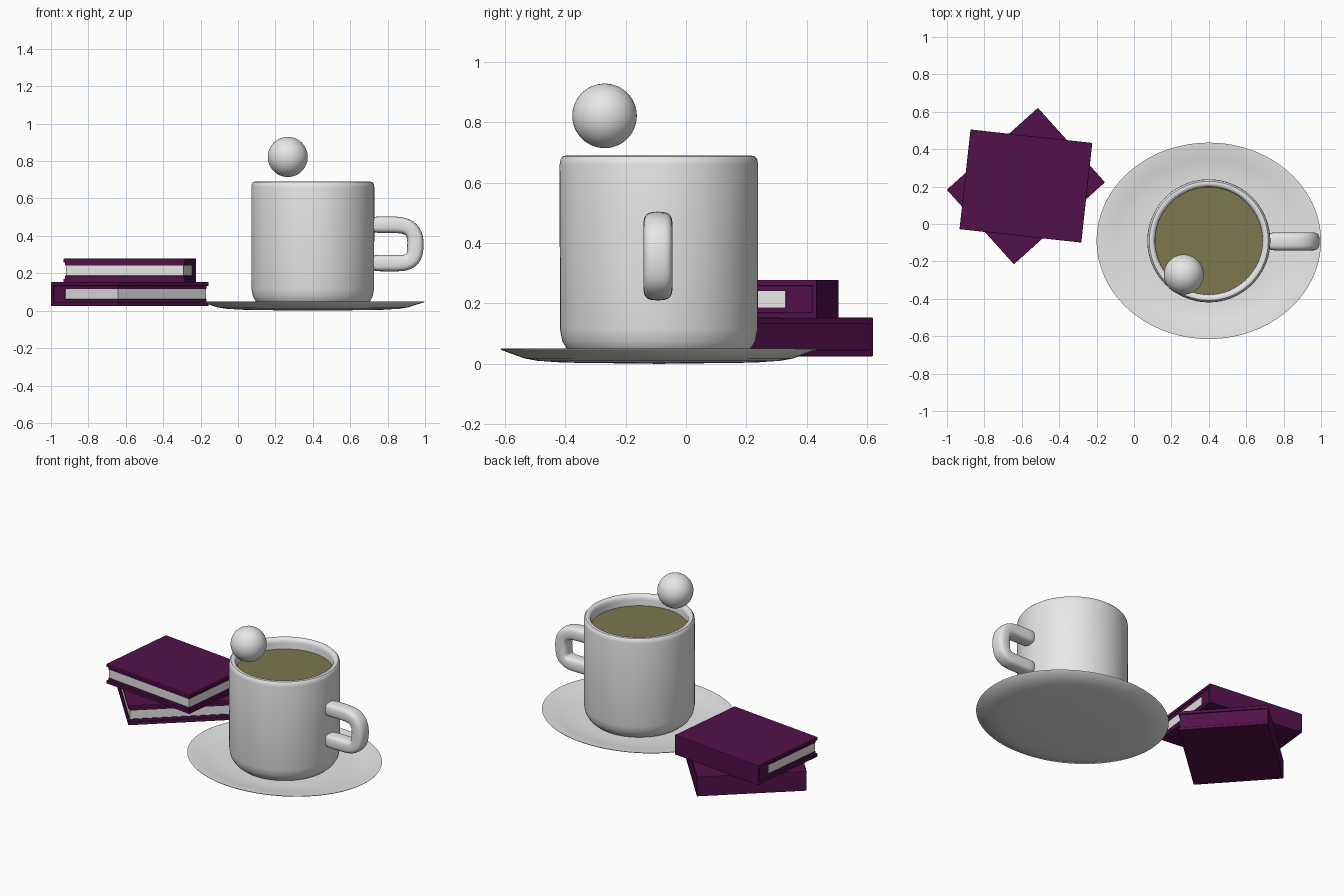
import bpy, bmesh, math
from mathutils import Vector, Matrix

if "Cube" in bpy.data.objects:
    bpy.data.objects.remove(bpy.data.objects["Cube"])


def material(name, rgb):
    m = bpy.data.materials.new(name)
    m.diffuse_color = (*rgb, 1)
    m.use_nodes = True
    m.node_tree.nodes["Principled BSDF"].inputs["Base Color"].default_value = m.diffuse_color
    return m


WHITE = material("white", (0.8, 0.8, 0.8))
PURPLE = material("dark_purple", (0.084, 0.0055, 0.066))
TEA = material("olive_tea", (0.20, 0.184, 0.08))


def finish(name, bm, mat, loc=(0, 0, 0), rot=0, smooth=True, angle=40):
    bmesh.ops.recalc_face_normals(bm, faces=bm.faces)
    me = bpy.data.meshes.new(name)
    bm.to_mesh(me)
    bm.free()
    me.materials.append(mat)
    ob = bpy.data.objects.new(name, me)
    bpy.context.collection.objects.link(ob)
    ob.location = loc
    ob.rotation_euler.z = rot
    if smooth:
        bpy.ops.object.select_all(action='DESELECT')
        ob.select_set(True)
        bpy.context.view_layer.objects.active = ob
        bpy.ops.object.shade_smooth_by_angle(angle=math.radians(angle))
    return ob


def lathe(name, profile, mat, loc, squash=1.0, steps=96):
    bm = bmesh.new()
    vs = [bm.verts.new((r, 0, z)) for r, z in profile]
    es = [bm.edges.new(p) for p in zip(vs, vs[1:])]
    bmesh.ops.spin(bm, geom=vs + es, cent=(0, 0, 0), axis=(0, 0, 1),
                   angle=math.tau, steps=steps, use_duplicate=False)
    bmesh.ops.remove_doubles(bm, verts=bm.verts, dist=1e-5)
    bmesh.ops.scale(bm, vec=(1, squash, 1), verts=bm.verts)
    return finish(name, bm, mat, loc)


def add_box(bm, u0, u1, v0, v1, z0, z1):
    size = Vector((u1 - u0, v1 - v0, z1 - z0))
    mid = Vector((u0 + u1, v0 + v1, z0 + z1)) / 2
    bmesh.ops.create_cube(bm, size=1, matrix=Matrix.Translation(mid) @ Matrix.Diagonal((*size, 1)))


CX, CY = 0.40, -0.09

# Oval saucer
lathe("saucer", [(0, 0), (0.36, 0.004), (0.46, 0.01), (0.51, 0.018), (0.597, 0.046), (0.60, 0.05),
                 (0.59, 0.05), (0.50, 0.034), (0.44, 0.025), (0.36, 0.021), (0, 0.02)],
      WHITE, (CX, CY, 0), squash=0.875)

# Cup body with rounded base and rim
lathe("cup", [(0, 0.018), (0.25, 0.018), (0.28, 0.026), (0.303, 0.046), (0.32, 0.075), (0.328, 0.115),
              (0.329, 0.66), (0.326, 0.678), (0.318, 0.688), (0.308, 0.69), (0.297, 0.687),
              (0.289, 0.677), (0.286, 0.66), (0.286, 0.12), (0.25, 0.08), (0, 0.08)],
      WHITE, (CX, CY, 0))

# Drink surface
bm = bmesh.new()
bmesh.ops.create_circle(bm, cap_ends=True, segments=96, radius=0.287)
for f in bm.faces:
    if f.normal.z < 0:
        f.normal_flip()
finish("drink", bm, TEA, (CX, CY, 0.622), smooth=False)

# Handle: rounded section swept along a path in the xz plane
path = [Vector((x, 0, z)) for x, z in [
    (0.70, 0.46), (0.78, 0.46), (0.85, 0.46), (0.905, 0.452), (0.94, 0.42), (0.95, 0.375),
    (0.948, 0.325), (0.94, 0.28), (0.905, 0.256), (0.85, 0.254), (0.78, 0.255), (0.70, 0.255)]]


def soft(c):
    return math.copysign(abs(c) ** 0.65, c)


bm = bmesh.new()
rings = []
for i, p in enumerate(path):
    t = (path[min(i + 1, len(path) - 1)] - path[max(i - 1, 0)]).normalized()
    n = Vector((-t.z, 0, t.x))
    ring = []
    for k in range(16):
        a = math.tau * k / 16
        ring.append(bm.verts.new(p + n * 0.045 * soft(math.cos(a))
                                 + Vector((0, 0.049 * soft(math.sin(a)), 0))))
    rings.append(ring)
for a, b in zip(rings, rings[1:]):
    for k in range(16):
        j = (k + 1) % 16
        bm.faces.new((a[k], a[j], b[j], b[k]))
bm.faces.new(rings[0])
bm.faces.new(rings[-1])
handle = finish("cup_handle", bm, WHITE, (0, CY - 0.003, 0), angle=70)
handle.modifiers.new("soften", 'SUBSURF').levels = 2
handle.modifiers["soften"].render_levels = 2

# Ball floating over the rim
bm = bmesh.new()
bmesh.ops.create_uvsphere(bm, u_segments=48, v_segments=24, radius=0.107)
finish("ball", bm, WHITE, (0.266, -0.27, 0.822), angle=60)


# Books: overhanging covers, thick spine on +v, pale pages on the open sides
def book(name, z, rot, closed_end=False):
    U, V, H = 0.3275, 0.268, 0.128
    loc = (-0.578, 0.203, z)
    bm = bmesh.new()
    for z0, z1, i0, i1 in ((0, 0.02, 0.014, 0.037), (H - 0.02, H, H - 0.037, H - 0.014)):
        add_box(bm, -U, U, -V, V, z0, z1)                                  # cover board
        add_box(bm, -U + 0.008, U - 0.008, -V + 0.008, V - 0.01, i0, i1)   # inner lining
    add_box(bm, -U, U, V - 0.016, V, 0.002, H - 0.002)                     # spine board
    add_box(bm, -U + 0.008, U - 0.008, V - 0.105, V - 0.01, 0.01, H - 0.01)  # spine filling
    if closed_end:
        add_box(bm, U - 0.03, U - 0.008, -V + 0.014, V - 0.02, 0.012, H - 0.012)
    cover = finish(name + "_cover", bm, PURPLE, loc, rot, smooth=False)
    bev = cover.modifiers.new("worn_edges", 'BEVEL')
    bev.width, bev.segments = 0.003, 2
    bm = bmesh.new()
    add_box(bm, -U + 0.011, U - 0.011, -V + 0.011, V - 0.05, 0.03, H - 0.03)
    finish(name + "_pages", bm, WHITE, loc, rot, smooth=False)


book("lower_book", 0.025, math.radians(42), closed_end=True)
book("upper_book", 0.150, math.radians(-6.3))
